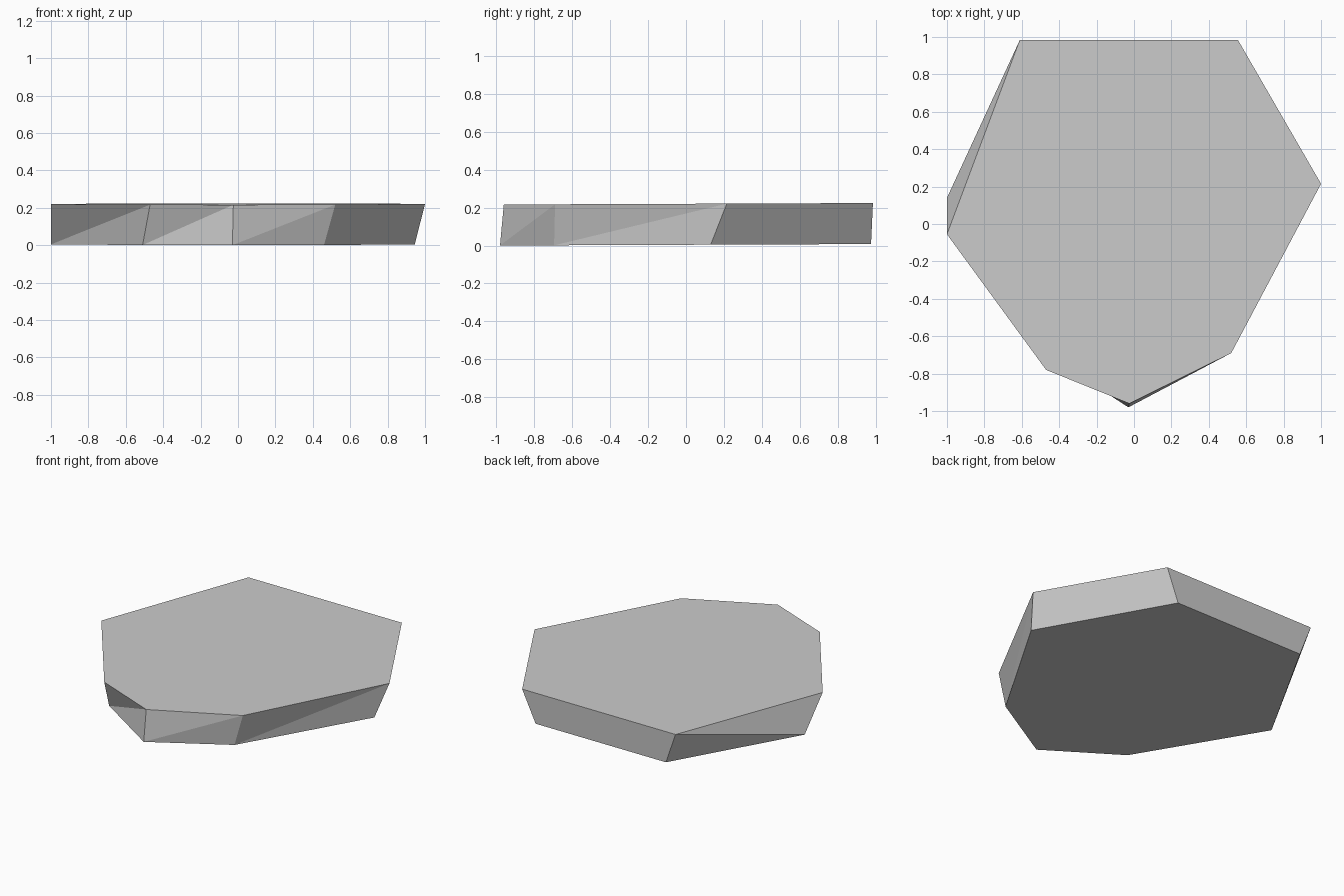
import bpy
import bmesh

if "Cube" in bpy.data.objects:
    bpy.data.objects.remove(bpy.data.objects["Cube"], do_unlink=True)

# Stone colour
stone = bpy.data.materials.new("stone_grey")
stone.use_nodes = True
colour = (0.6, 0.6, 0.6, 1)
stone.diffuse_color = colour
stone.node_tree.nodes["Principled BSDF"].inputs["Base Color"].default_value = colour

# Outlines, counterclockwise from the back left corner
TOP = [(-0.61, 0.985), (-1.0, -0.055), (-0.47, -0.78), (-0.025, -0.96),
       (0.52, -0.69), (1.0, 0.215), (0.555, 0.985)]
BOTTOM = [(-0.53, 0.975), (-1.0, 0.14), (-0.51, -0.67), (-0.03, -0.98),
          (0.46, -0.695), (0.945, 0.13), (0.46, 0.975)]
TILT = 0.004


def ring(bm, outline, height):
    """Corner points on a plane that rises slightly to the back."""
    return [bm.verts.new((x, y, height + TILT * (y + 1))) for x, y in outline]


# Slab with flat top and bottom and chipped, twisted sides
bm = bmesh.new()
top = ring(bm, TOP, 0.216)
low = ring(bm, BOTTOM, 0.0)
bm.faces.new(top)
bm.faces.new(low[::-1])
count = len(top)
for i in range(count):
    j = (i + 1) % count
    if i == 0:                      # back left side splits the other way
        bm.faces.new((top[i], low[i], low[j]))
        bm.faces.new((top[i], low[j], top[j]))
    elif i < 5:                     # twisted sides
        bm.faces.new((low[i], low[j], top[j]))
        bm.faces.new((low[i], top[j], top[i]))
    else:                           # flat back sides
        bm.faces.new((low[i], low[j], top[j], top[i]))
bmesh.ops.recalc_face_normals(bm, faces=bm.faces)

mesh = bpy.data.meshes.new("stone_slab")
bm.to_mesh(mesh)
bm.free()
mesh.materials.append(stone)
slab = bpy.data.objects.new("stone_slab", mesh)
bpy.context.scene.collection.objects.link(slab)
